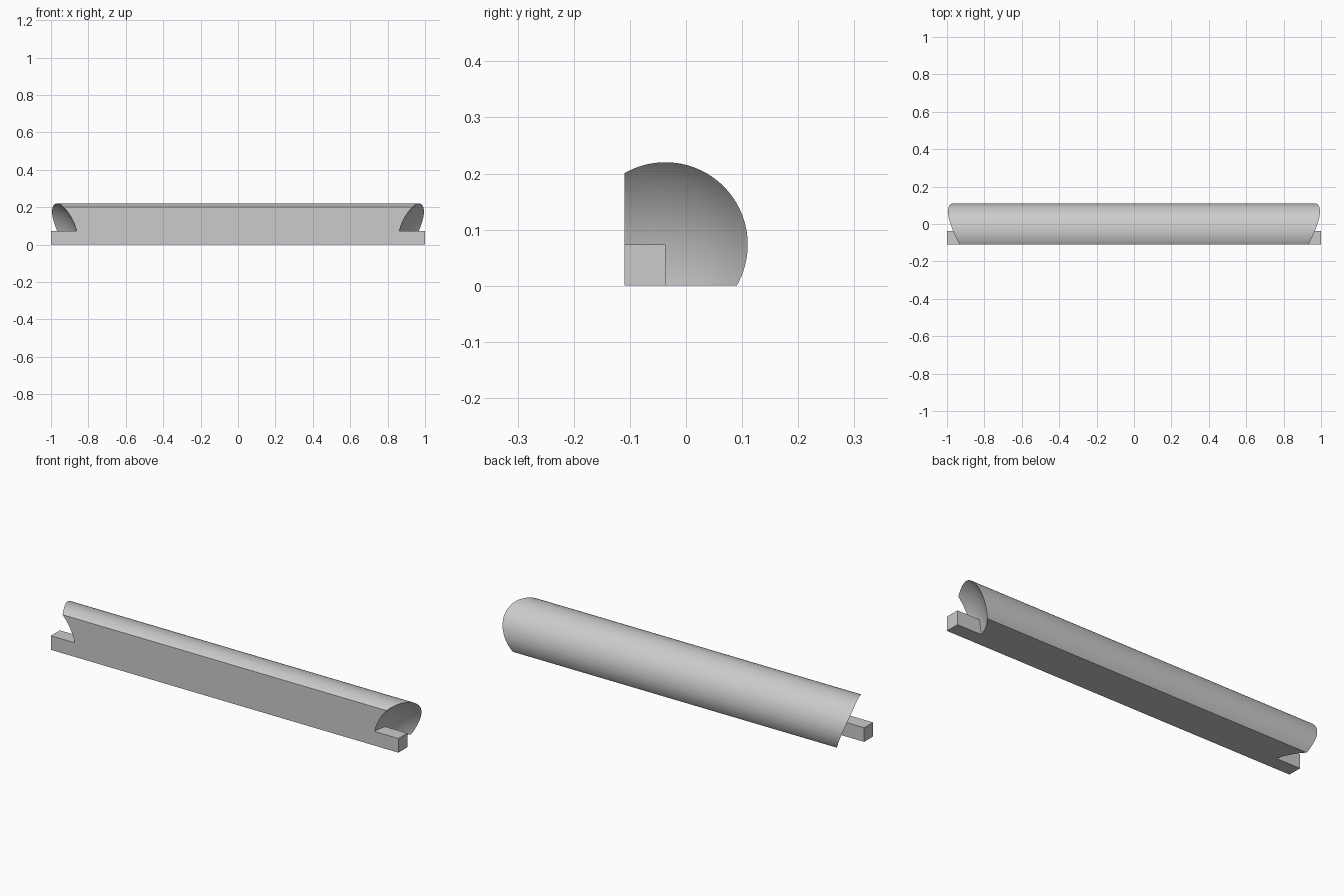
import bpy, bmesh, math
from mathutils import Matrix

if "Cube" in bpy.data.objects:
    bpy.data.objects.remove(bpy.data.objects["Cube"])

U = 0.22 / 3            # base module: tenon side, half the log radius
R = 2 * U               # log radius
FRONT = -0.11           # flat front face
CY, CZ = FRONT + U, U   # log axis

grey = bpy.data.materials.new("plain grey")
grey.use_nodes = True
colour = (0.6, 0.6, 0.6, 1)
grey.diffuse_color = colour
grey.node_tree.nodes["Principled BSDF"].inputs["Base Color"].default_value = colour


def make(name, bm):
    bmesh.ops.recalc_face_normals(bm, faces=bm.faces)
    mesh = bpy.data.meshes.new(name)
    bm.to_mesh(mesh)
    bm.free()
    mesh.materials.append(grey)
    ob = bpy.data.objects.new(name, mesh)
    bpy.context.collection.objects.link(ob)
    return ob


def combine(target, other, operation):
    mod = target.modifiers.new(operation.lower(), 'BOOLEAN')
    mod.operation, mod.object, mod.solver = operation, other, 'EXACT'
    bpy.context.view_layer.objects.active = target
    bpy.ops.object.modifier_apply(modifier=mod.name)
    bpy.data.objects.remove(other)


# Log: round bar with a flat front and a flat underside, which meet in a corner
bm = bmesh.new()
start, end, steps = math.radians(-30), math.radians(120), 40
profile = [(FRONT, 0)]
for i in range(steps + 1):
    a = start + (end - start) * i / steps
    profile.append((CY + R * math.cos(a), CZ + R * math.sin(a)))
face = bm.faces.new([bm.verts.new((-1, y, max(z, 0))) for y, z in profile])
extruded = bmesh.ops.extrude_face_region(bm, geom=[face])
bmesh.ops.translate(bm, vec=(2, 0, 0),
                    verts=[v for v in extruded["geom"] if isinstance(v, bmesh.types.BMVert)])
log = make("log", bm)

# Hollow ends: a ball scooped out of each end, centred on the front lower edge
for side in (-1, 1):
    bm = bmesh.new()
    place = Matrix.Translation((side * (1 + R), FRONT, 0)) @ Matrix.Rotation(math.pi / 2, 4, 'Y')
    bmesh.ops.create_uvsphere(bm, u_segments=96, v_segments=64, radius=2 * R, matrix=place)
    ball = make("ball_cutter", bm)
    ball.hide_render = True
    combine(log, ball, 'DIFFERENCE')

# Square tenon running along the front lower edge and out of both ends
bm = bmesh.new()
bmesh.ops.create_cube(bm, size=1, matrix=Matrix.Translation((0, FRONT + U / 2, U / 2))
                      @ Matrix.Diagonal((2, U, U, 1)))
combine(log, make("tenon", bm), 'UNION')

log.name = "coped_log"
bpy.ops.object.select_all(action='DESELECT')
log.select_set(True)
bpy.context.view_layer.objects.active = log
bpy.ops.object.shade_smooth_by_angle(angle=math.radians(25))
